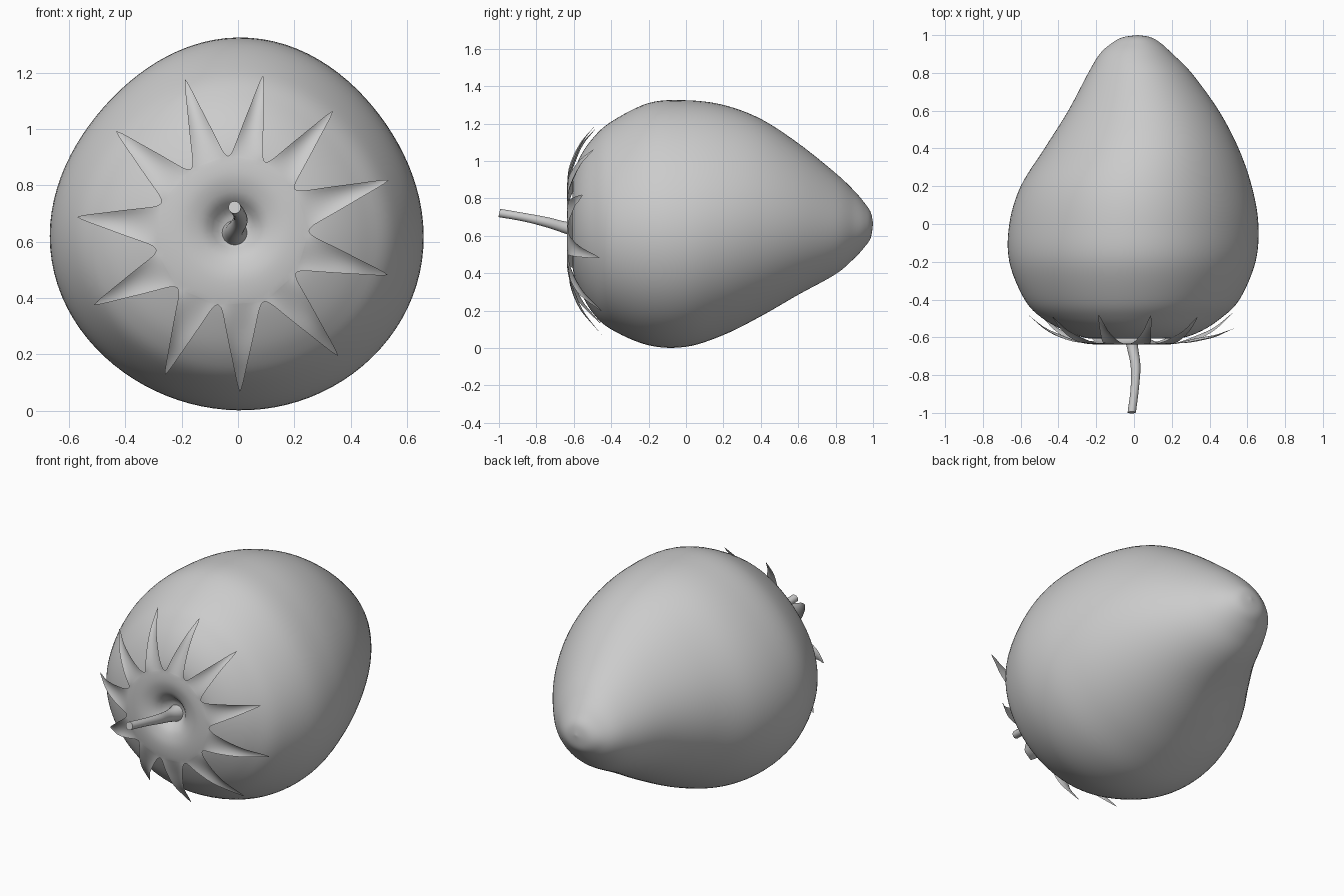
import bpy, bmesh, math
from mathutils import Vector

if "Cube" in bpy.data.objects:
    bpy.data.objects.remove(bpy.data.objects["Cube"])

CZ = 0.665  # height of the fruit axis


def catmull(rows, steps):
    """Smoothly resample a list of equal-length tuples."""
    out = []
    n = len(rows)
    for i in range(n - 1):
        p = [rows[max(0, min(n - 1, k))] for k in (i - 1, i, i + 1, i + 2)]
        for s in range(steps):
            t = s / steps
            out.append(tuple(0.5 * (2 * b + (c - a) * t + (2 * a - 5 * b + 4 * c - d) * t * t
                                    + (3 * b - a - 3 * c + d) * t ** 3) for a, b, c, d in zip(*p)))
    out.append(rows[-1])
    return out


def finish(bm, name):
    bmesh.ops.remove_doubles(bm, verts=bm.verts, dist=0.0002)
    bmesh.ops.recalc_face_normals(bm, faces=bm.faces)
    for f in bm.faces:
        f.smooth = True
    me = bpy.data.meshes.new(name)
    bm.to_mesh(me)
    bm.free()
    ob = bpy.data.objects.new(name, me)
    bpy.context.collection.objects.link(ob)
    return ob


def skin(bm, rows, closed):
    """Bridge rows of points with quads."""
    vs = [[bm.verts.new(p) for p in r] for r in rows]
    for a, b in zip(vs, vs[1:]):
        n = len(a)
        for j in range(n if closed else n - 1):
            k = (j + 1) % n
            bm.faces.new((a[j], a[k], b[k], b[j]))


# Fruit body: y, then reach to right, top, left, bottom of the axis
stations = [
    (1.00, .02, .0, -.02, .0), (.988, .09, .06, .06, .075), (.955, .145, .11, .12, .125),
    (.90, .205, .175, .18, .185), (.80, .305, .27, .24, .27), (.60, .45, .43, .345, .38),
    (.40, .555, .56, .47, .495), (.20, .625, .635, .595, .595), (0, .66, .66, .655, .658),
    (-.20, .645, .645, .655, .65), (-.40, .56, .545, .575, .565), (-.50, .46, .455, .48, .475),
    (-.57, .35, .35, .35, .35), (-.605, .24, .24, .24, .24), (-.59, .15, .15, .15, .15),
    (-.53, .07, .07, .07, .07), (-.50, 0, 0, 0, 0)]
rows = []
for y, r, t, l, b in catmull(stations, 6):
    cx, cz, a, h = (r - l) / 2, (t - b) / 2, (r + l) / 2, (t + b) / 2
    ring = []
    for i in range(96):
        th = 2 * math.pi * i / 96
        # soft three-lobed section
        k = 1 + .02 * (math.cos(3 * (th - math.radians(85))) - math.sin(th)) \
            - .015 * math.sin(2 * th) ** 2
        ring.append((cx + a * k * math.cos(th), y, CZ + cz + h * k * math.sin(th)))
    rows.append(ring)
bm = bmesh.new()
skin(bm, rows, True)
finish(bm, "fruit_body")

# Leafy cap: sepal tips and the notches following each, clockwise in front view
tips = [(-.188, 1.177), (.089, 1.191), (.337, 1.064), (.535, .819), (.532, .482), (.355, .195),
        (.007, .067), (-.259, .128), (-.511, .376), (-.571, .688), (-.433, .993)]
notches = [(-.035, .904), (.096, .883), (.202, .787), (.252, .638), (.206, .489), (.092, .387),
           (-.071, .376), (-.216, .436), (-.291, .571), (-.273, .738), (-.167, .858)]
cap_profile = catmull([(0, -.55), (.05, -.56), (.1, -.61), (.15, -.631), (.2, -.637), (.27, -.628),
                       (.35, -.603), (.45, -.558), (.53, -.497), (.62, -.42)], 6)
CENTRE = Vector((-.012, .655))


def cap_depth(r):
    for (r0, y0), (r1, y1) in zip(cap_profile, cap_profile[1:]):
        if r <= r1:
            return y0 + (y1 - y0) * (r - r0) / (r1 - r0)
    return cap_profile[-1][1]


def lift(p, extra=0):
    return (p.x, cap_depth((p - CENTRE).length) + extra, p.y)


widths = catmull([(0, 1), (.03, .89), (.1, .79), (.25, .67), (.45, .51), (.65, .34),
                  (.82, .2), (.94, .09), (1, .0)], 3)
COLS = 8
bm = bmesh.new()
for i, tip in enumerate(tips):
    left, right, tip = Vector(notches[i - 1]), Vector(notches[i]), Vector(tip)
    mid, half = (left + right) / 2, (right - left) / 2
    us = [-1 + 2 * j / COLS for j in range(COLS + 1)]
    # central disc wedge
    skin(bm, [[lift(CENTRE.lerp(mid + half * u, k / 14)) for u in us] for k in range(1, 15)], False)
    # sepal blade, gently cupped
    droop = -.09 if i == 3 else 0
    skin(bm, [[lift(mid.lerp(tip, s) + half * w * u,
                    droop * s * s + .03 * s * (1 - s) * 4 * (.4 - u * u) * w)
               for u in us] for s, w in widths], False)
finish(bm, "leafy_cap")

# Stem: x, y, z, radius
path = [(-.012, -.52, .63, .06), (-.012, -.57, .632, .042), (-.010, -.64, .643, .031),
        (.008, -.75, .674, .026), (.004, -.87, .7, .022), (-.012, -.998, .722, .022)]
rows = []
for x, y, z, r in catmull(path, 6):
    rows.append([(x + r * math.cos(2 * math.pi * i / 20), y + .22 * r * math.sin(2 * math.pi * i / 20),
                  z + r * math.sin(2 * math.pi * i / 20)) for i in range(20)])
x, y, z, r = path[-1]
rows.append([(x, y, z)] * 20)
bm = bmesh.new()
skin(bm, rows, True)
stem = finish(bm, "stem")
bpy.context.view_layer.objects.active = stem
stem.select_set(True)
bpy.ops.object.shade_smooth_by_angle(angle=math.radians(50))
